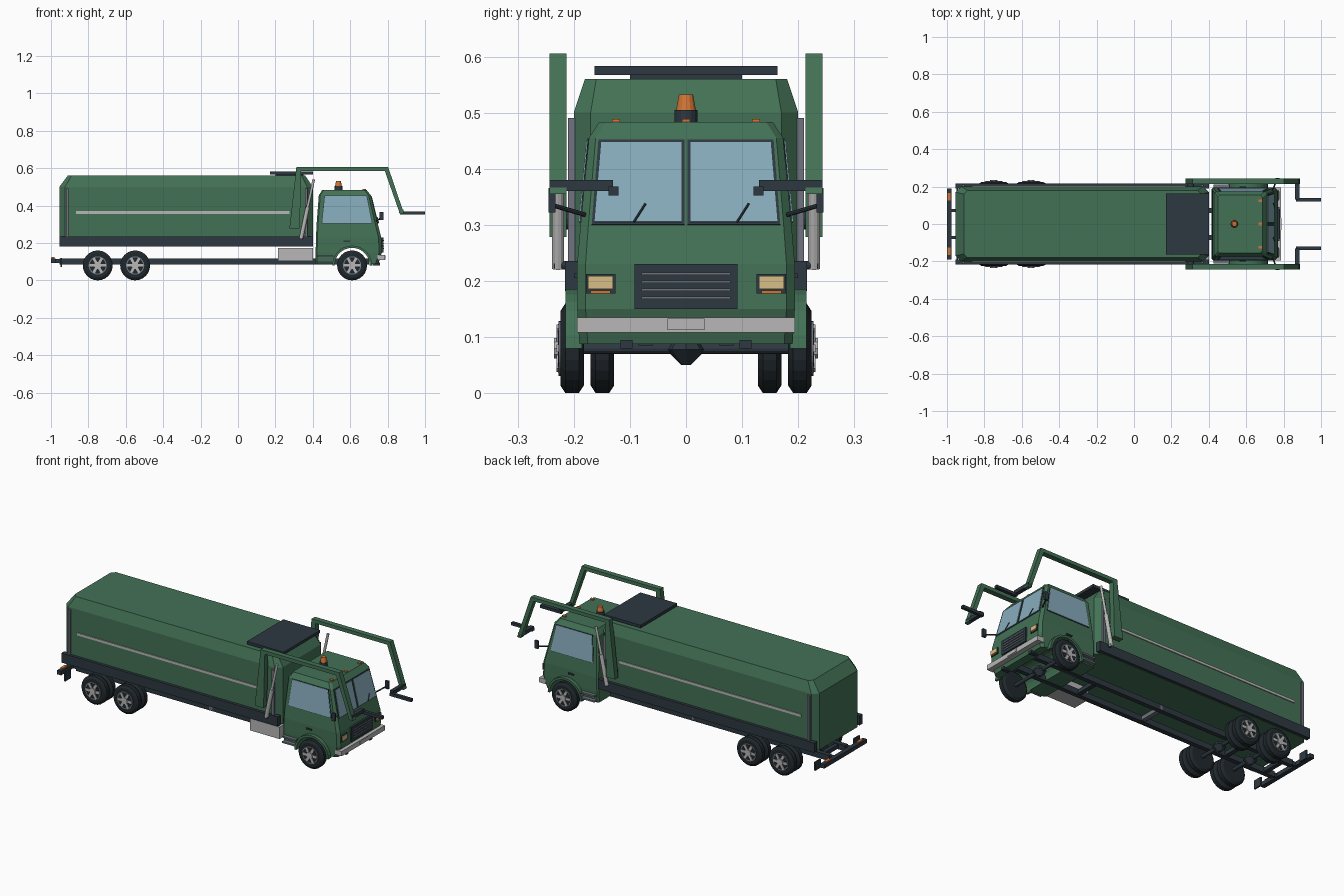
import bpy, bmesh, math
from mathutils import Vector

if "Cube" in bpy.data.objects:
    bpy.data.objects.remove(bpy.data.objects["Cube"])


def material(name, *rgb):
    m = bpy.data.materials.new(name)
    m.use_nodes = True
    m.diffuse_color = (*rgb, 1)
    m.node_tree.nodes["Principled BSDF"].inputs["Base Color"].default_value = (*rgb, 1)
    return m


GREEN = material("truck green", .056, .165, .092)
DARK = material("dark slate", .027, .04, .053)
TYRE = material("tyre black", .014, .021, .025)
LIGHT = material("light grey", .48, .47, .47)
STEEL = material("steel grey", .16, .17, .21)
GLASS = material("window blue", .24, .41, .5)
ORANGE = material("signal orange", .65, .18, .035)
CREAM = material("headlight cream", .68, .52, .24)


def finish(name, bm, mat):
    bmesh.ops.recalc_face_normals(bm, faces=bm.faces)
    me = bpy.data.meshes.new(name)
    bm.to_mesh(me)
    bm.free()
    me.materials.append(mat)
    ob = bpy.data.objects.new(name, me)
    bpy.context.collection.objects.link(ob)
    return ob


def loft(name, rings, mat):
    """Closed solid through rings with equal point counts."""
    bm = bmesh.new()
    vs = [[bm.verts.new(p) for p in r] for r in rings]
    n = len(vs[0])
    for a, b in zip(vs, vs[1:]):
        for i in range(n):
            j = (i + 1) % n
            bm.faces.new((a[i], a[j], b[j], b[i]))
    bm.faces.new(vs[0])
    bm.faces.new(vs[-1])
    return finish(name, bm, mat)


def box(name, x0, x1, y0, y1, z0, z1, mat):
    return loft(name, [[(x0, y0, z), (x1, y0, z), (x1, y1, z), (x0, y1, z)] for z in (z0, z1)], mat)


def prism(name, pts, y0, y1, mat):
    return loft(name, [[(x, y, z) for x, z in pts] for y in (y0, y1)], mat)


def plate(name, pts, out, mat, thick=.004):
    """Thin panel through coplanar points, raised towards out."""
    p = [Vector(v) for v in pts]
    n = (p[1] - p[0]).cross(p[2] - p[0]).normalized()
    if n.dot(Vector(out)) < 0:
        n = -n
    return loft(name, [[v - n * .002 for v in p], [v + n * thick for v in p]], mat)


def tube(name, p, q, r, mat, sides=12, r2=None):
    p, q = Vector(p), Vector(q)
    d = q - p
    rot = d.to_track_quat('Z', 'Y')
    rings = []
    for base, rad in ((p, r), (q, r if r2 is None else r2)):
        rings.append([base + rot @ Vector((rad * math.cos(a), rad * math.sin(a), 0))
                      for a in (math.tau * i / sides for i in range(sides))])
    return loft(name, rings, mat)


def plan(z, x0, x1, w, front, rear):
    """Rectangle in plan with cut corners."""
    half = [(x0, w - rear), (x0 + rear, w), (x1 - front, w), (x1, w - front)]
    return [(x, y, z) for x, y in half] + [(x, -y, z) for x, y in reversed(half)]


SIDES = (("right", -1), ("left", 1))

# Hopper body
loft("hopper_body", [plan(.18, -.955, .40, .2, .03, .03), plan(.5, -.955, .40, .2, .03, .03),
                     plan(.56, -.91, .36, .18, .02, .02)], GREEN)
box("hopper_lid", .17, .4, -.163, .163, .567, .583, DARK)
box("lid_mount", .2, .35, -.1, .1, .555, .57, DARK)
for side, s in SIDES:
    box(side + "_floor_rail", -.955, .40, s * .19, s * .216, .182, .236, DARK)
    box(side + "_body_stripe", -.865, .275, s * .195, s * .205, .356, .37, LIGHT)
    for where, x in (("rear", -.912), ("front", .365)):
        box(f"{side}_{where}_rib", x - .007, x + .007, s * .195, s * .21, .23, .49, STEEL)

# Chassis
for side, s in SIDES:
    box(side + "_chassis_rail", -.955, .7, s * .06, s * .085, .085, .117, DARK)
    box(side + "_mudflap", -.95, -.942, s * .15, s * .2, .072, .12, DARK)
    box(side + "_tail_bracket", -.99, -.94, s * .065, s * .08, .092, .115, DARK)
    box(side + "_tail_light", -.997, -.98, s * .125, s * .165, .115, .124, ORANGE)
for i, x in enumerate((-.9, -.65, -.11, .3)):
    box(f"cross_member_{i + 1}", x - .012, x + .012, -.085, .085, .09, .112, STEEL if i == 2 else DARK)
box("rear_bar", -1.0, -.975, -.19, .19, .094, .117, DARK)
box("fuel_tank", .215, .4, -.2, -.095, .105, .172, LIGHT)

# Wheels and axles
HUB = .08


def wheel(name, x, y, s, rim):
    w = .021
    prof = [(-w, .045), (-w, .066), (-w + .009, HUB), (w - .009, HUB), (w, .066), (w, .045)]
    turns = [math.tau * i / 24 for i in range(24)]
    loft(name + "_tyre", [[(x + r * math.cos(a), y + o, HUB + r * math.sin(a)) for a in turns]
                          for o, r in prof], TYRE)
    if not rim:
        return
    face = y + s * w
    tube(name + "_rim", (x, face - s * .004, HUB), (x, face + s * .003, HUB), .049, STEEL, 24)
    tube(name + "_dish", (x, face, HUB), (x, face + s * .004, HUB), .043, TYRE, 24)
    tube(name + "_hub", (x, face, HUB), (x, face + s * .011, HUB), .019, LIGHT, 10)
    for k in range(6):
        a = math.tau * k / 6
        c, n = math.cos(a), math.sin(a)
        prism(f"{name}_spoke_{k + 1}", [(x + c * r - n * h, HUB + n * r + c * h) for r, h in
                                        ((.012, -.007), (.045, -.007), (.045, .007), (.012, .007))],
              face, face + s * .007, LIGHT)


for where, x in (("front", .61), ("rear", -.55), ("tail", -.75)):
    tube(where + "_axle", (x, -.2, HUB), (x, .2, HUB), .01, DARK)
    tube(where + "_differential", (x, 0, .05), (x, 0, .078), .008, DARK, 8, .036)
    tube(where + "_differential_top", (x, 0, .078), (x, 0, .105), .036, DARK, 8, .015)
    for side, s in SIDES:
        wheel(f"{side}_{where}_wheel", x, s * .203, s, True)
        if x < 0:
            wheel(f"{side}_{where}_inner_wheel", x, s * .149, s, False)

# Cab shell with wheel arch
cab = loft("cab", [plan(.088, .415, .75, .19, .015, .008), plan(.15, .415, .77, .194, .015, .008),
                   plan(.23, .417, .766, .194, .015, .008), plan(.3, .42, .748, .188, .014, .008),
                   plan(.455, .432, .71, .173, .012, .008), plan(.483, .45, .688, .155, .012, .008)], GREEN)
cutter = tube("arch_cutter", (.61, -.4, HUB), (.61, .4, HUB), .094, GREEN, 28)
cutter.hide_render = True
mod = cab.modifiers.new("wheel_arch", 'BOOLEAN')
mod.operation, mod.object, mod.solver = 'DIFFERENCE', cutter, 'EXACT'
bpy.context.view_layer.objects.active = cab
bpy.ops.object.modifier_apply(modifier=mod.name)
bpy.data.objects.remove(cutter)


def front_x(z):
    return .71 + (.455 - z) * .038 / .155


def side_y(z):
    return .173 + (.455 - z) * .015 / .155


# Cab windows, frames and side parts
for side, s in SIDES:
    for part, e, mat, t in (("frame", 0, DARK, .002), ("glass", .005, GLASS, .004)):
        quad = [(.003 + e, .3 + e), (.168 - e, .3 + e), (.156 - e, .452 - e), (.003 + e, .452 - e)]
        plate(f"{side}_windscreen_{part}", [(front_x(z), s * y, z) for y, z in quad], (1, 0, 0), mat, t)
        e *= .6
        quad = [(.447 + e, .303 + e), (.718 - e, .303 + e), (.69 - e, .454 - e), (.462 + e, .454 - e)]
        plate(f"{side}_door_{part}", [(x, s * side_y(z), z) for x, z in quad], (0, s, 0), mat, t)
    box(side + "_door_handle", .565, .6, s * .19, s * .2, .205, .213, DARK)
    arc = [math.pi * i / 14 for i in range(15)]
    ring = [(.61 + r * math.cos(a), HUB + r * math.sin(a)) for r, seq in ((.094, arc), (.106, arc[::-1]))
            for a in seq]
    prism(side + "_fender", ring, s * .185, s * .215, GREEN)
    for k, z in enumerate((.095, .125)):
        box(f"{side}_step_{k + 1}", .425, .51, s * .185, s * .212, z, z + .009, STEEL)
    # Mirror on its arm
    tube(side + "_mirror_arm", (.74, s * .18, .318), (.765, s * .238, .335), .004, DARK, 8)
    box(side + "_mirror", .757, .778, s * .233, s * .245, .322, .366, DARK)
    # Headlight group
    box(side + "_headlight_frame", .755, .774, s * .126, s * .178, .178, .212, DARK)
    box(side + "_headlight", .76, .778, s * .13, s * .175, .186, .209, CREAM)
    box(side + "_indicator", .76, .779, s * .135, s * .17, .178, .183, ORANGE)
    # Wiper
    y = .091 if s > 0 else -.093
    tube(side + "_wiper", (front_x(.305) + .006, y, .305), (front_x(.338) + .006, y + .021, .338), .002, DARK, 6)
    box(side + "_tow_hook", .72, .76, s * .095, s * .117, .08, .095, DARK)

# Grille, bumper and roof lights
box("grille", .75, .777, -.092, .092, .15, .23, DARK)
for k in range(4):
    z = .17 + k * .0143
    box(f"grille_slat_{k + 1}", .77, .78, -.079, .079, z - .002, z + .002, STEEL)
box("bumper", .745, .785, -.194, .194, .108, .135, LIGHT)
box("blank_plate", .78, .788, -.033, .033, .113, .133, LIGHT)
for k, y in enumerate((-.125, 0, .125)):
    box(f"marker_light_{k + 1}", .665, .685, y - .007, y + .007, .48, .489, ORANGE)
tube("beacon_base", (.537, 0, .48), (.537, 0, .505), .021, DARK, 14)
tube("beacon", (.537, 0, .505), (.537, 0, .532), .018, ORANGE, 14, .013)

# Lifting arms, rams and forks
ARM = [(.275, .278), (.33, .278), (.338, .585), (.785, .585), (.866, .355), (.888, .355), (.803, .605), (.312, .605)]
for side, s in SIDES:
    prism(side + "_lift_arm", ARM, s * .213, s * .243, GREEN)
    tube(side + "_arm_pivot", (.303, s * .195, .31), (.303, s * .22, .31), .018, DARK)
    tube(side + "_lift_ram", (.337, s * .228, .222), (.372, s * .228, .39), .011, LIGHT)
    tube(side + "_ram_rod", (.372, s * .228, .39), (.405, s * .228, .54), .007, LIGHT)
    tube(side + "_ram_mount", (.34, s * .2, .228), (.34, s * .235, .228), .008, DARK)
    box(side + "_fork_bar", .862, .884, s * .13, s * .243, .36, .38, DARK)
    box(side + "_fork", .866, 1.0, s * .12, s * .138, .352, .368, DARK)
